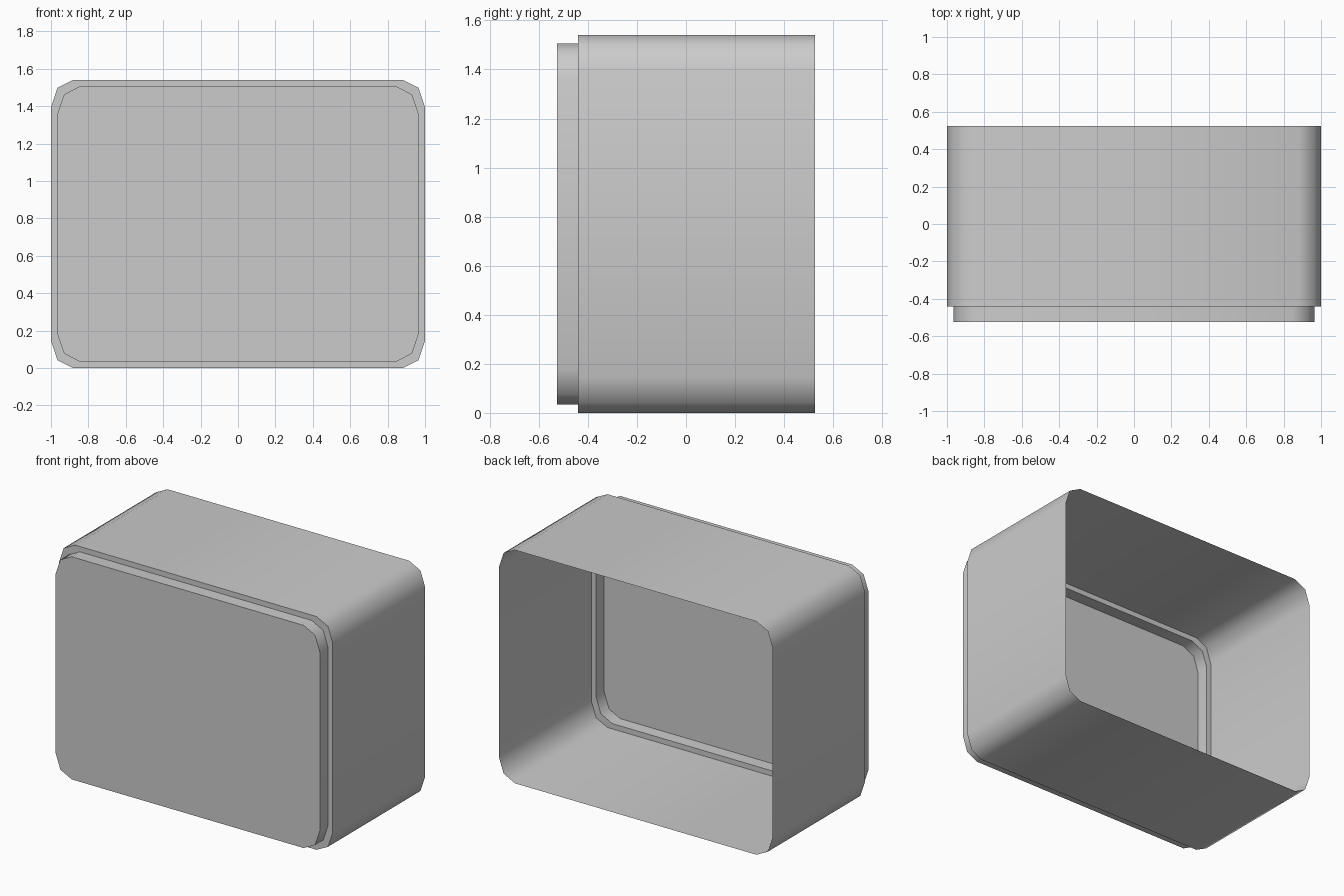
import bpy
import bmesh
import math

cube = bpy.data.objects.get("Cube")
if cube:
    bpy.data.objects.remove(cube, do_unlink=True)

grey = bpy.data.materials.new("light_grey")
grey.use_nodes = True
colour = (0.6, 0.6, 0.6, 1)
grey.diffuse_color = colour
grey.node_tree.nodes["Principled BSDF"].inputs["Base Color"].default_value = colour

MID_Z = 0.77


def outline(half_w, half_h):
    """Rectangle with two-step rounded corners, counter-clockwise from the front."""
    corner = [(half_w, half_h - 0.145), (half_w - 0.035, half_h - 0.042),
              (half_w - 0.118, half_h)]
    top = corner + [(-x, z) for x, z in reversed(corner)]
    return top + [(-x, -z) for x, z in top]


# Nested outlines from the open back to the closed front
bm = bmesh.new()
rings = []
for half_w, half_h, y in [(1, 0.77, 0.525), (1, 0.77, -0.44),
                          (0.965, 0.735, -0.44), (0.965, 0.735, -0.525)]:
    rings.append([bm.verts.new((x, y, z + MID_Z)) for x, z in outline(half_w, half_h)])

# Side walls, step and raised rim
for back, front in zip(rings, rings[1:]):
    for i in range(len(back)):
        j = (i + 1) % len(back)
        bm.faces.new((back[i], back[j], front[j], front[i]))

# Front panel
bm.faces.new(rings[-1])
bmesh.ops.recalc_face_normals(bm, faces=bm.faces)
panel = max(bm.faces, key=lambda f: f.calc_area() if abs(f.normal.y) > 0.9 else 0)
if panel.normal.y > 0:
    bmesh.ops.reverse_faces(bm, faces=bm.faces)

mesh = bpy.data.meshes.new("open_back_case")
bm.to_mesh(mesh)
bm.free()
mesh.materials.append(grey)
case = bpy.data.objects.new("open_back_case", mesh)
bpy.context.collection.objects.link(case)

# Smooth corners, crisp step and panel edges
bpy.ops.object.select_all(action="DESELECT")
case.select_set(True)
bpy.context.view_layer.objects.active = case
bpy.ops.object.shade_smooth_by_angle(angle=math.radians(60))
